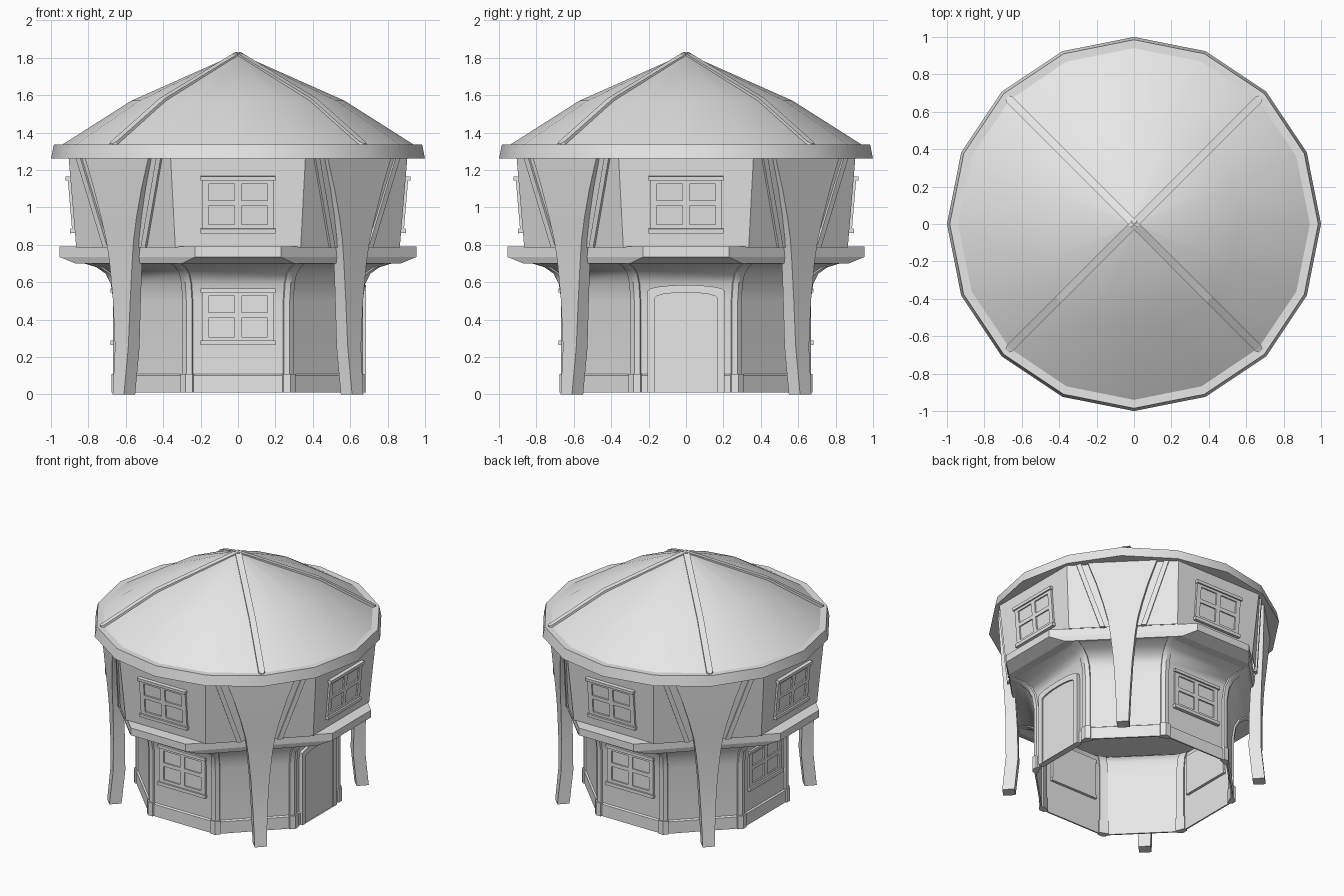
import bpy, bmesh, math
from mathutils import Vector, Matrix

if "Cube" in bpy.data.objects:
    bpy.data.objects.remove(bpy.data.objects["Cube"], do_unlink=True)

GREY = (0.8, 0.8, 0.8, 1)
mat = bpy.data.materials.new("plain_grey")
mat.use_nodes = True
mat.diffuse_color = GREY
mat.node_tree.nodes["Principled BSDF"].inputs["Base Color"].default_value = GREY

QUARTERS = ["front", "left", "back", "right"]
TAN = math.tan(math.pi / 8)


def finish(name, bm, smooth=True):
    """Turn a bmesh into a shaded object."""
    bmesh.ops.recalc_face_normals(bm, faces=bm.faces)
    me = bpy.data.meshes.new(name)
    bm.to_mesh(me)
    bm.free()
    me.materials.append(mat)
    ob = bpy.data.objects.new(name, me)
    bpy.context.collection.objects.link(ob)
    if smooth:
        bpy.ops.object.select_all(action='DESELECT')
        bpy.context.view_layer.objects.active = ob
        ob.select_set(True)
        bpy.ops.object.shade_smooth_by_angle(angle=math.radians(30))
    return ob


def loft(bm, rings, cap_start=False, cap_end=False):
    """Join equal closed rings of points with quads."""
    vs = [[bm.verts.new(p) for p in ring] for ring in rings]
    n = len(vs[0])
    for a, b in zip(vs, vs[1:]):
        for i in range(n):
            j = (i + 1) % n
            bm.faces.new((a[i], a[j], b[j], b[i]))
    if cap_start:
        bm.faces.new(vs[0])
    if cap_end:
        bm.faces.new(vs[-1])


def circle(r, z, n=16):
    return [(r * math.cos(math.tau * i / n), r * math.sin(math.tau * i / n), z)
            for i in range(n)]


def octagon(a, h, z):
    """Eight corners: four sides at distance a, each of half width h."""
    pts = []
    for k in range(4):
        rot = Matrix.Rotation(k * math.pi / 2, 3, 'Z')
        pts += [rot @ Vector((-h, -a, z)), rot @ Vector((h, -a, z))]
    return pts


def box(bm, x0, x1, y0, y1, z0, z1):
    loft(bm, [[(x0, y0, z), (x1, y0, z), (x1, y1, z), (x0, y1, z)]
              for z in (z0, z1)], True, True)


# Roof: sixteen-sided bell with a thick rim
bm = bmesh.new()
loft(bm, [circle(r, z) for r, z in
          ((0.85, 1.26), (1, 1.26), (0.985, 1.335), (0.94, 1.335),
           (0.57, 1.57), (0.02, 1.815))], True, True)
finish("roof", bm)

# Upper storey: octagon leaning outwards
bm = bmesh.new()
loft(bm, [octagon(0.865, 0.335, 0.785), octagon(0.905, 0.36, 1.26)])
finish("upper_walls", bm, False)

# Ledge around the upper storey
bm = bmesh.new()
loft(bm, [octagon(*s) for s in
          ((0.70, 0.29, 0.695), (0.87, 0.30, 0.70), (0.955, 0.23, 0.735),
           (0.955, 0.23, 0.79), (0.84, 0.33, 0.79))], True, True)
finish("ledge", bm, False)

# Lower storey: octagonal shell that flares under the ledge
FLARE = ((0.655, 0.01), (0.655, 0.50), (0.668, 0.59), (0.695, 0.645),
         (0.745, 0.68), (0.81, 0.70))
bm = bmesh.new()
loft(bm, [octagon(a, a * TAN, z) for a, z in FLARE])
finish("lower_walls", bm)

bm = bmesh.new()
loft(bm, [octagon(a, a * TAN, z) for a, z in
          ((0.655, 0.01), (0.666, 0.01), (0.666, 0.10), (0.655, 0.108))])
finish("plinth", bm, False)


def corner_section(k, a, off, w, z):
    """Cross-section of a strip folded around octagon corner k."""
    ang = math.pi / 8 + k * math.pi / 4
    d = Vector((math.cos(ang), math.sin(ang), 0)) / math.cos(math.pi / 8)
    t1, t2 = (Vector((math.cos(ang + s), math.sin(ang + s), 0)) * w
              for s in (-math.pi * 5 / 8, math.pi * 5 / 8))
    c, o = d * (a - 0.01), d * (a + off)
    return [p + Vector((0, 0, z)) for p in (c + t1, o + t1, o, o + t2, c + t2)]


# Corner trims following the flare, and blocks at their feet
bm, feet = bmesh.new(), bmesh.new()
for k in range(8):
    loft(bm, [corner_section(k, a, 0.012, 0.03, z) for a, z in FLARE], True, True)
    loft(feet, [corner_section(k, 0.655, 0.022, 0.038, z) for z in (0.01, 0.11)],
         True, True)
finish("corner_trims", bm)
finish("corner_blocks", feet, False)


def diagonal(k):
    """Frame with +x pointing out along diagonal k."""
    return Matrix.Rotation(math.pi / 4 + k * math.pi / 2, 4, 'Z')


LEG = ((0, 0.905, 0.085, 0.085), (0.25, 0.88, 0.10, 0.085), (0.50, 0.88, 0.13, 0.08),
       (0.70, 0.886, 0.17, 0.075), (0.82, 0.893, 0.205, 0.07), (0.95, 0.902, 0.27, 0.07),
       (1.10, 0.91, 0.36, 0.07), (1.265, 0.918, 0.48, 0.07))

for k in range(4):
    # Leg that widens into a bracket under the roof
    bm = bmesh.new()
    loft(bm, [[(r, -w / 2, z), (r, w / 2, z), (r - d, w / 2, z), (r - d, -w / 2, z)]
              for z, r, w, d in LEG], True, True)
    bm.transform(diagonal(k))
    finish(f"leg_{k + 1}", bm)

    # Slanted braces beside the bracket
    bm = bmesh.new()
    for s in (-1, 1):
        loft(bm, [[(r - 0.02, s * v, z), (r + 0.012, s * v, z),
                   (r + 0.012, s * (v + 0.035), z), (r - 0.02, s * (v + 0.035), z)]
                  for r, v, z in ((0.85, 0.125, 0.785), (0.894, 0.285, 1.26))],
             True, True)
    bm.transform(diagonal(k))
    finish(f"braces_{k + 1}", bm, False)

    # Roof ridge
    bm = bmesh.new()
    loft(bm, [[(r, -w, z - 0.02), (r, -w, z + 0.012), (r, w, z + 0.012), (r, w, z - 0.02)]
              for r, w, z in ((0.96, 0.012, 1.33), (0.94, 0.022, 1.34),
                              (0.57, 0.022, 1.572), (0, 0.022, 1.818))], True, True)
    bm.transform(diagonal(k))
    finish(f"roof_ridge_{k + 1}", bm, False)


def window(name, k, dist, z, lean):
    """Four-pane window, built facing -y and turned to side k."""
    bm = bmesh.new()
    for x in (-0.175, 0, 0.175):
        box(bm, x - 0.018, x + 0.018, -0.014, 0.02, -0.13, 0.13)
    for x in (-0.0875, 0.0875):
        for c in (-0.121, 0.008, 0.126):
            box(bm, x - 0.072, x + 0.072, -0.014, 0.02, c - 0.014, c + 0.014)
    box(bm, -0.2, 0.2, -0.026, 0.02, 0.13, 0.152)
    box(bm, -0.2, 0.2, -0.026, 0.02, -0.152, -0.128)
    box(bm, -0.165, 0.165, -0.004, 0.02, -0.12, 0.12)
    bm.transform(Matrix.Rotation(k * math.pi / 2, 4, 'Z')
                 @ Matrix.Translation((0, -dist, z))
                 @ Matrix.Rotation(lean, 4, 'X'))
    finish(name, bm, False)


for k, side in enumerate(QUARTERS):
    window(f"upper_window_{side}", k, 0.8845, 1.015, math.atan2(0.04, 0.475))
    if side != "left":
        window(f"lower_window_{side}", k, 0.655, 0.415, 0)


def arch(x, w, side, rise):
    """Door outline at depth x with a gently arched top."""
    top = [(x, w * math.cos(t), side + rise * math.sin(t))
           for t in (i * math.pi / 8 for i in range(9))]
    return [(x, w, 0.01)] + top + [(x, -w, 0.01)]


# Arched door on the left side
bm = bmesh.new()
loft(bm, [arch(0.64, 0.205, 0.555, 0.03), arch(0.685, 0.205, 0.555, 0.03),
          arch(0.685, 0.168, 0.515, 0.03), arch(0.674, 0.168, 0.515, 0.03)])
finish("door_frame", bm, False)
bm = bmesh.new()
loft(bm, [arch(0.64, 0.168, 0.515, 0.03), arch(0.674, 0.168, 0.515, 0.03)], False, True)
finish("door", bm, False)
